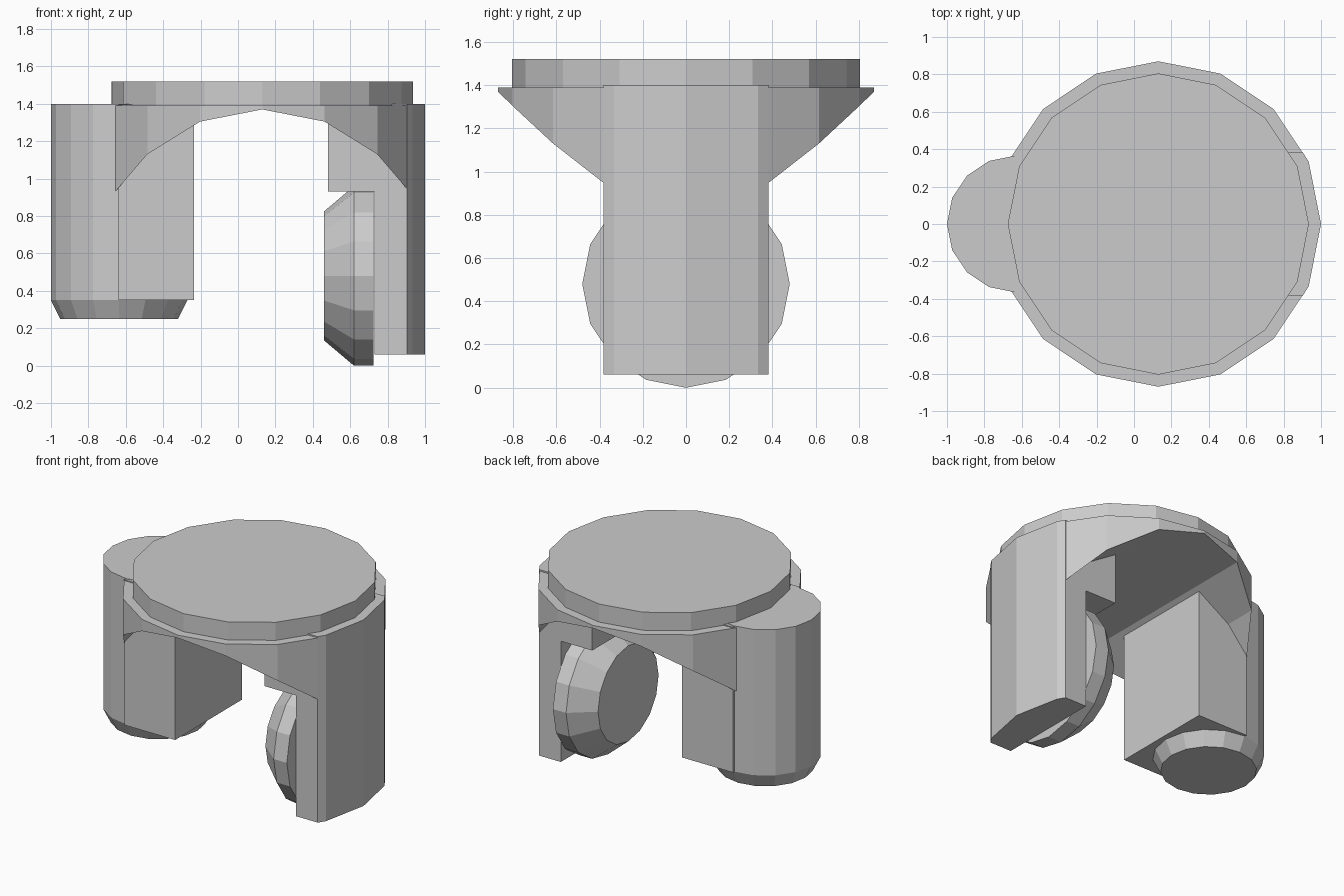
import bpy, bmesh, math

if "Cube" in bpy.data.objects:
    bpy.data.objects.remove(bpy.data.objects["Cube"])

CX, R = 0.13, 0.87          # centre and radius of the round seat
LX = -0.635                 # centre of the round left leg


def finish(name, bm):
    bmesh.ops.recalc_face_normals(bm, faces=bm.faces[:])
    me = bpy.data.meshes.new(name)
    bm.to_mesh(me)
    bm.free()
    ob = bpy.data.objects.new(name, me)
    bpy.context.collection.objects.link(ob)
    return ob


def loft(name, rings):
    """Skin a closed solid through rings with equal point counts."""
    bm = bmesh.new()
    vs = [[bm.verts.new(p) for p in ring] for ring in rings]
    n = len(vs[0])
    for a, b in zip(vs, vs[1:]):
        for i in range(n):
            j = (i + 1) % n
            bm.faces.new((a[i], a[j], b[j], b[i]))
    bm.faces.new(vs[0][::-1])
    bm.faces.new(vs[-1])
    return finish(name, bm)


def circle(r, n=16):
    return [(r * math.cos(2 * math.pi * i / n), r * math.sin(2 * math.pi * i / n)) for i in range(n)]


def prism(name, outline, z0, z1):
    return loft(name, [[(x, y, z) for x, y in outline] for z in (z0, z1)])


def turned_z(name, cx, profile):
    return loft(name, [[(cx + x, y, z) for x, y in circle(r)] for r, z in profile])


# Top cap
turned_z("top_cap", CX, [(0.805, 1.38), (0.805, 1.52)])

# Arched round body: vertical rim, underside is an arch running front to back
drop = {1: 0.91, 2: 1.13, 3: 1.305, 4: 1.37, 5: 1.305, 6: 1.13, 7: 0.91}
bm = bmesh.new()
top, low = {}, {}
for k, z in drop.items():
    a = k * math.pi / 8
    x, y = CX + R * math.cos(a), R * math.sin(a)
    for s in (1, -1):
        top[k, s] = bm.verts.new((x, s * y, 1.39))
        low[k, s] = bm.verts.new((x, s * y, z))
for k in range(1, 7):
    for s in (1, -1):
        bm.faces.new((top[k, s], top[k + 1, s], low[k + 1, s], low[k, s]))
    for d in (top, low):
        bm.faces.new((d[k, 1], d[k + 1, 1], d[k + 1, -1], d[k, -1]))
for k in (1, 7):
    bm.faces.new((top[k, 1], top[k, -1], low[k, -1], low[k, 1]))
finish("arched_body", bm)

# Left leg: round outside, square inside, chamfered foot
turned_z("left_leg_round", LX, [(0.315, 0.25), (0.365, 0.35), (0.365, 1.40)])
prism("left_leg_block", [(-0.64, -0.38), (-0.235, -0.38), (-0.235, 0.38), (-0.64, 0.38)], 0.35, 1.397)

# Right leg: post follows the rim, with a block overhanging the wheel
rim = [(0.903, -0.382), (0.934, -0.333), (1.0, 0), (0.934, 0.333), (0.903, 0.382)]
prism("right_leg_post", [(0.73, -0.382)] + rim + [(0.73, 0.382)], 0.06, 0.93)
prism("right_leg_head", [(0.48, -0.382)] + rim + [(0.48, 0.382)], 0.93, 1.40)

# Wheel on the inner side of the right leg
loft("wheel", [[(x, y, 0.48 + z) for y, z in circle(r)]
               for x, r in ((0.46, 0.345), (0.62, 0.48), (0.725, 0.48))])
